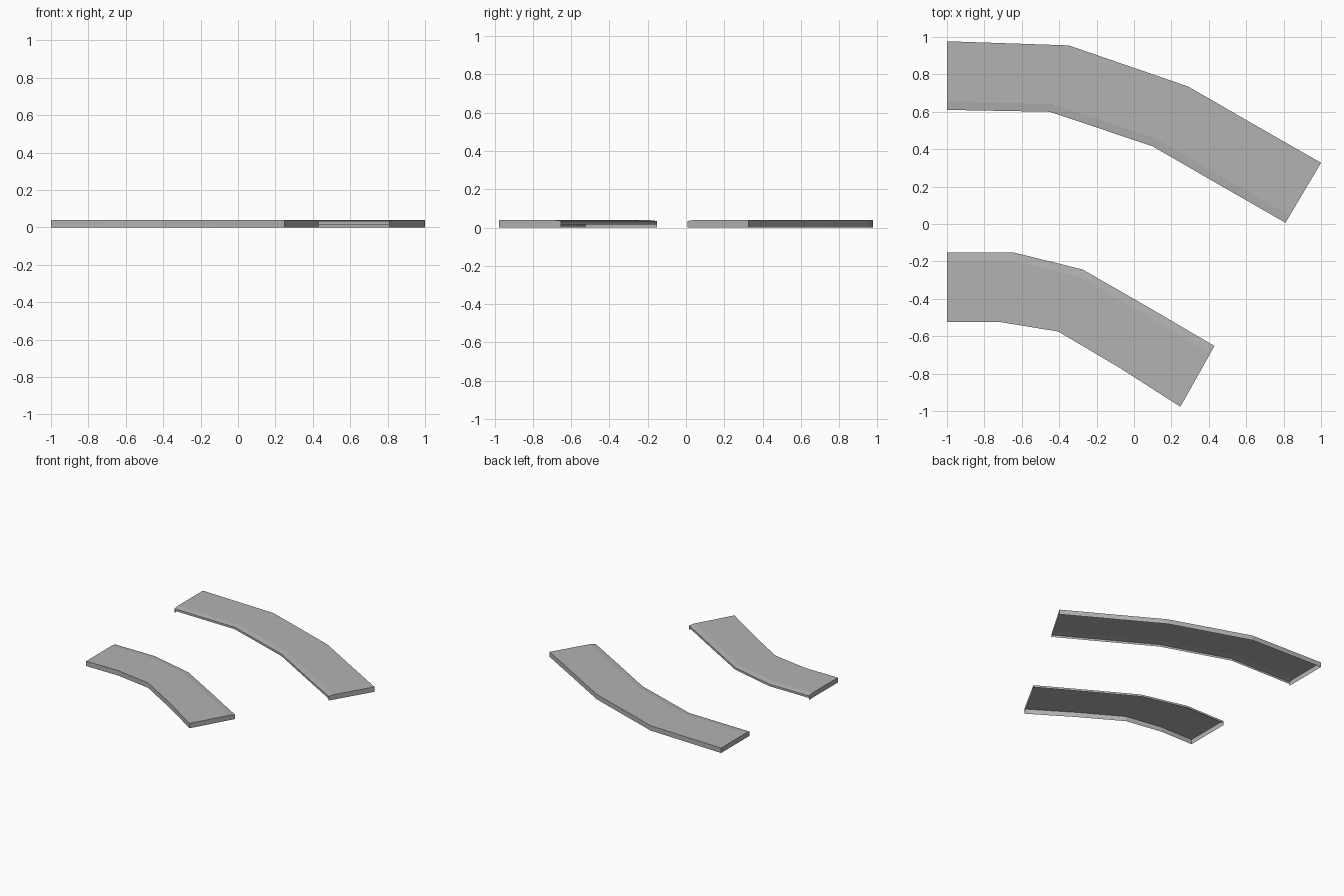
import bpy, bmesh
from mathutils import Vector

cube = bpy.data.objects.get("Cube")
if cube:
    bpy.data.objects.remove(cube)

HEIGHT = 0.04        # top of the walkway
LIP = 0.034          # kerb edge, slightly dropped
SKIRT = 0.017        # lower edge of the short kerb face
KERB = 0.12          # kerb strip as a share of the width

grey = bpy.data.materials.new("concrete grey")
grey.use_nodes = True
colour = (0.45, 0.45, 0.45, 1)
grey.diffuse_color = colour
grey.node_tree.nodes["Principled BSDF"].inputs["Base Color"].default_value = colour


def sidewalk(name, kerb_side, outer_side):
    """Open-bottomed curved shell: short kerb face, sloped lip, flat top, tall outer wall, end caps."""
    bm = bmesh.new()
    rows = []
    for k, o in zip(kerb_side, outer_side):
        k, o = Vector(k), Vector(o)
        c = k.lerp(o, KERB)
        section = [(k, SKIRT), (k, LIP), (c, HEIGHT), (o, HEIGHT), (o, 0)]
        rows.append([bm.verts.new((p.x, p.y, z)) for p, z in section])
    # skin between neighbouring cross-sections
    for a, b in zip(rows, rows[1:]):
        for i in range(len(a) - 1):
            bm.faces.new((a[i], b[i], b[i + 1], a[i + 1]))
    # end caps reach the ground on both sides
    for row, k in ((rows[0], kerb_side[0]), (rows[-1], kerb_side[-1])):
        foot = bm.verts.new((*k, 0))
        cap = [foot] + row
        bm.faces.new(cap if row is rows[0] else cap[::-1])
    # make the top face upward, and everything else outward with it
    bm.normal_update()
    top = max(bm.faces, key=lambda f: abs(f.normal.z))
    if top.normal.z < 0:
        bmesh.ops.reverse_faces(bm, faces=bm.faces[:])
    mesh = bpy.data.meshes.new(name)
    bm.to_mesh(mesh)
    bm.free()
    mesh.materials.append(grey)
    bpy.context.collection.objects.link(bpy.data.objects.new(name, mesh))


# long walkway on the outside of the bend
sidewalk("outer_sidewalk",
         [(-1, 0.61), (-0.45, 0.6), (0.1, 0.415), (0.455, 0.21), (0.81, 0.007)],
         [(-1, 0.977), (-0.35, 0.955), (0.29, 0.735), (0.645, 0.53), (1, 0.327)])

# short walkway on the inside of the bend
sidewalk("inner_sidewalk",
         [(-1, -0.152), (-0.645, -0.152), (-0.275, -0.243), (0.08, -0.447), (0.43, -0.652)],
         [(-1, -0.525), (-0.71, -0.525), (-0.405, -0.575), (-0.08, -0.767), (0.248, -0.977)])
